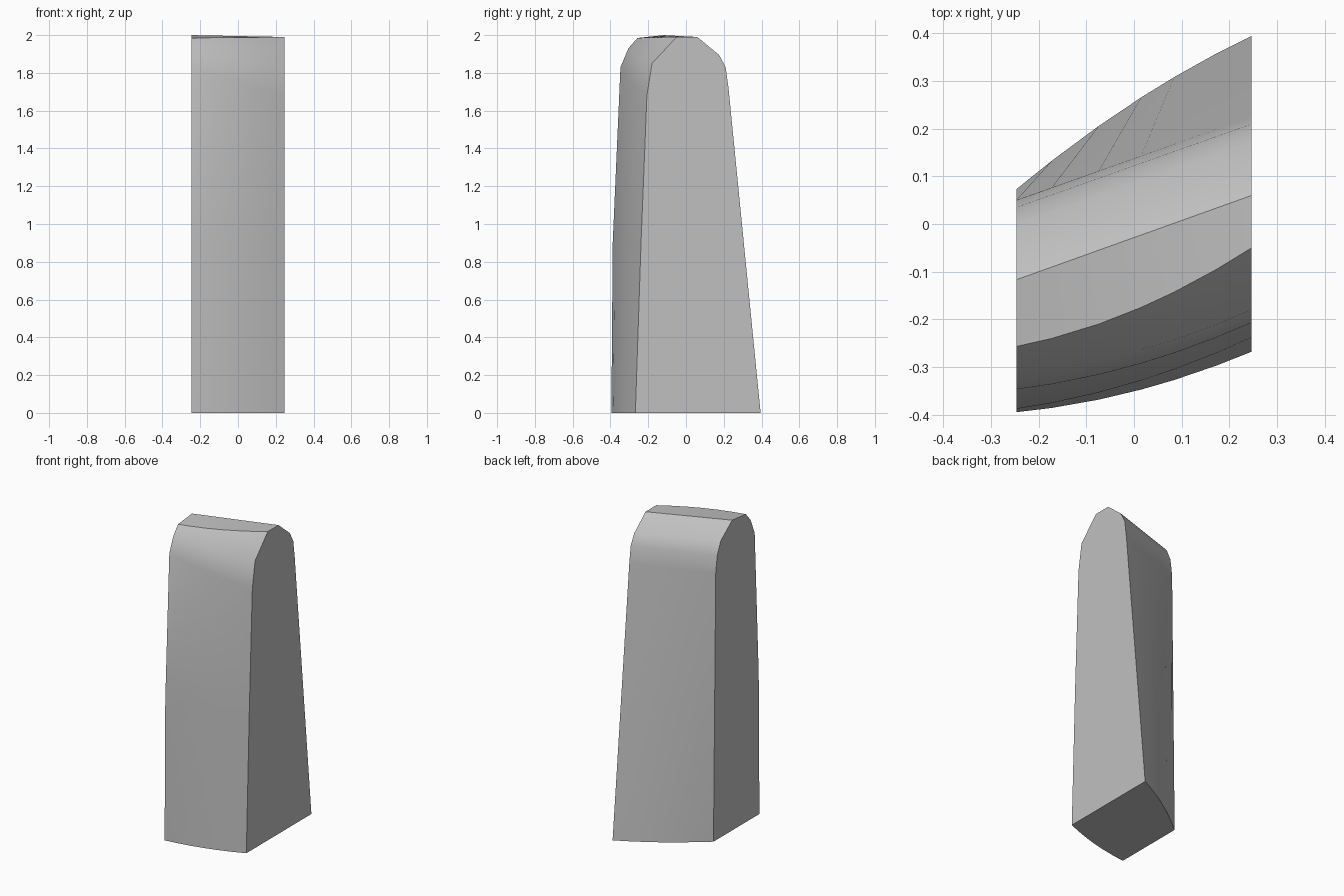
import bpy
import bmesh

cube = bpy.data.objects.get("Cube")
if cube:
    bpy.data.objects.remove(cube, do_unlink=True)

# One stone colour for the whole body
stone = bpy.data.materials.new("stone_grey")
stone.use_nodes = True
colour = (0.53, 0.53, 0.53, 1)
stone.diffuse_color = colour
stone.node_tree.nodes["Principled BSDF"].inputs["Base Color"].default_value = colour

# Matching (y, z) outlines of the two flat sides, front base over the top to back base
narrow = [(-.395, 0), (-.388, .9), (-.347, 1.83), (-.305, 1.93), (-.257, 1.985),
          (-.117, 2), (0, 1.91), (.035, 1.83), (.05, 1.72), (.073, 0)]
wide = [(-.268, 0), (-.238, .9), (-.207, 1.68), (-.18, 1.85), (-.05, 1.99),
        (.06, 1.99), (.175, 1.895), (.21, 1.83), (.225, 1.72), (.395, 0)]
# Outward swelling of each outline point between the sides
swell = [-.02, -.02, -.02, -.025, -.028, 0, 0, 0, 0, .022]
HALF = .247
STATIONS = [0, .15, .35, .53, .67, .85, 1]


def section(bm, t):
    """Blend the two side outlines, bowed in the middle."""
    bow = 4 * t * (1 - t)
    ring = []
    for a, b, s in zip(narrow, wide, swell):
        y = a[0] + (b[0] - a[0]) * t + s * bow
        z = a[1] + (b[1] - a[1]) * t
        ring.append(bm.verts.new((HALF * (2 * t - 1), y, z)))
    return ring


# Tapered standing stone lofted from side to side
bm = bmesh.new()
rings = [section(bm, t) for t in STATIONS]
for r, q in zip(rings, rings[1:]):
    for i in range(len(r)):
        j = (i + 1) % len(r)
        bm.faces.new((r[i], r[j], q[j], q[i]))
bm.faces.new(rings[0])
bm.faces.new(rings[-1])
bmesh.ops.recalc_face_normals(bm, faces=bm.faces)

mesh = bpy.data.meshes.new("standing_stone")
bm.to_mesh(mesh)
bm.free()
mesh.materials.append(stone)
body = bpy.data.objects.new("standing_stone", mesh)
bpy.context.collection.objects.link(body)

# Soft faces with crisp rim and top edges
bpy.ops.object.select_all(action="DESELECT")
body.select_set(True)
bpy.context.view_layer.objects.active = body
bpy.ops.object.shade_smooth_by_angle(angle=.63)
